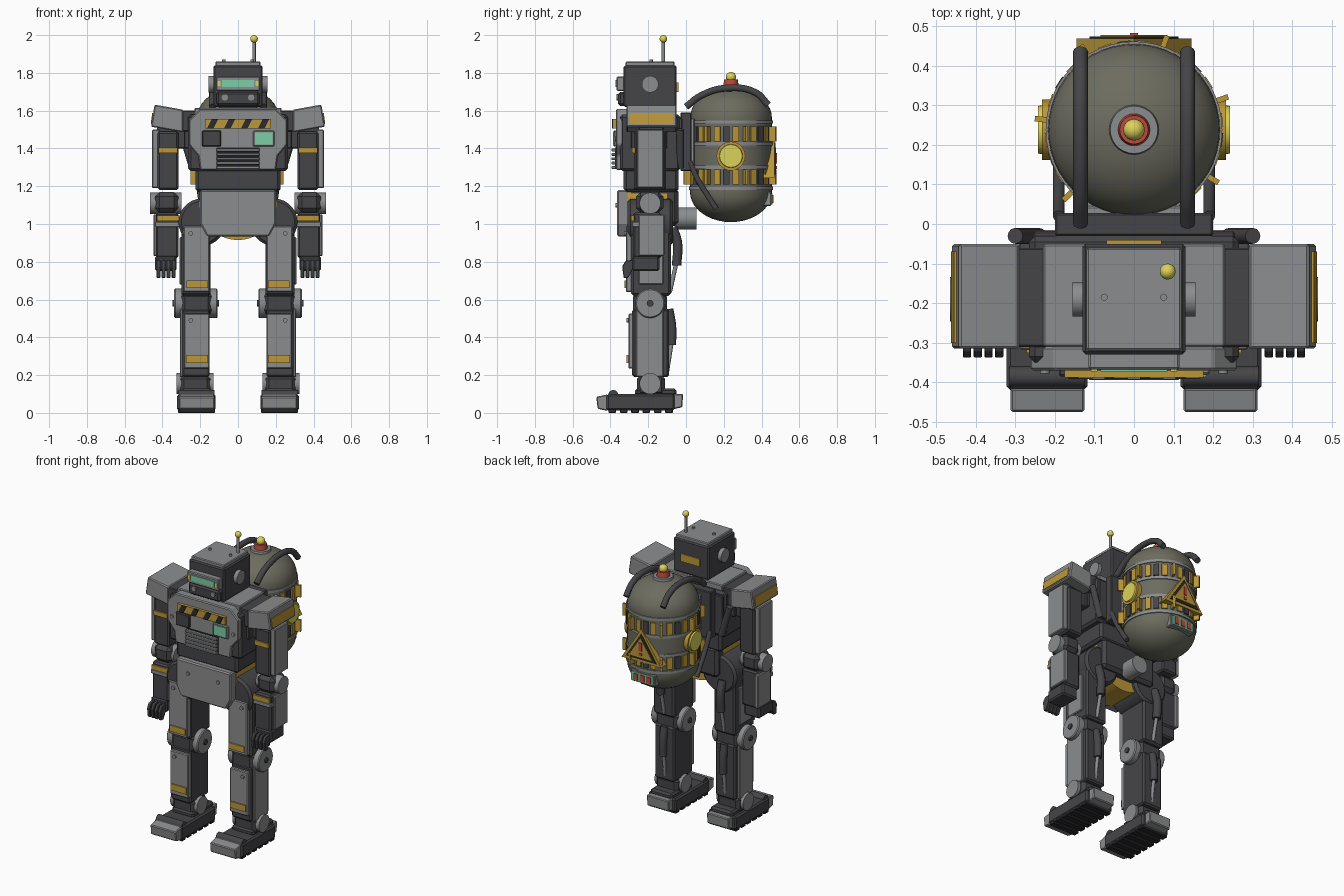
import bpy, bmesh
from math import sin, cos, pi, radians
from mathutils import Vector, Matrix

if "Cube" in bpy.data.objects:
    bpy.data.objects.remove(bpy.data.objects["Cube"])


def material(name, *rgb):
    m = bpy.data.materials.new(name)
    m.use_nodes = True
    m.diffuse_color = (*rgb, 1)
    m.node_tree.nodes["Principled BSDF"].inputs["Base Color"].default_value = (*rgb, 1)
    return m


LIGHT = material("light grey metal", .26, .265, .27)
DARK = material("dark grey metal", .06, .06, .066)
BLACK = material("black rubber", .025, .025, .028)
OLIVE = material("olive tank paint", .15, .15, .115)
AMBER = material("amber paint", .5, .31, .04)
YELLOW = material("bright yellow", .72, .65, .1)
RED = material("signal red", .5, .07, .045)
GREEN = material("screen green", .2, .62, .38)


def finish(name, bm, mat, pair=False, bevel=0, smooth=False):
    bmesh.ops.recalc_face_normals(bm, faces=bm.faces)
    me = bpy.data.meshes.new(name)
    bm.to_mesh(me)
    bm.free()
    me.materials.append(mat)
    if smooth:
        me.shade_smooth()
        me.set_sharp_from_angle(angle=radians(35))
    ob = bpy.data.objects.new(name, me)
    bpy.context.collection.objects.link(ob)
    if bevel:
        mod = ob.modifiers.new("edge_bevel", "BEVEL")
        mod.width, mod.segments = bevel, 1
    if pair:
        ob.modifiers.new("mirror", "MIRROR").use_mirror_merge = False
    return ob


def prism(name, mat, axis, pts, lo, hi, **kw):
    """Extrude a 2D outline along an axis."""
    bm = bmesh.new()
    place = {"x": lambda p, q, t: (t, p, q), "y": lambda p, q, t: (p, t, q),
             "z": lambda p, q, t: (p, q, t)}[axis]
    ends = [[bm.verts.new(place(p, q, t)) for p, q in pts] for t in (lo, hi)]
    for ring in ends:
        bm.faces.new(ring)
    n = len(pts)
    for i in range(n):
        j = (i + 1) % n
        bm.faces.new((ends[0][i], ends[0][j], ends[1][j], ends[1][i]))
    return finish(name, bm, mat, **kw)


def box(name, mat, x, y, z, bevel=.005, **kw):
    outline = [(x[0], y[0]), (x[1], y[0]), (x[1], y[1]), (x[0], y[1])]
    return prism(name, mat, "z", outline, *z, bevel=bevel, **kw)


def cyl(name, mat, a, b, r, r2=None, seg=28, **kw):
    """Cylinder or cone between two points."""
    a, b = Vector(a), Vector(b)
    bm = bmesh.new()
    m = Matrix.Translation((a + b) / 2) @ (b - a).to_track_quat("Z", "Y").to_matrix().to_4x4()
    bmesh.ops.create_cone(bm, cap_ends=True, segments=seg, radius1=r,
                          radius2=r if r2 is None else r2, depth=(b - a).length, matrix=m)
    return finish(name, bm, mat, smooth=True, **kw)


def ball(name, mat, c, r, **kw):
    bm = bmesh.new()
    bmesh.ops.create_uvsphere(bm, u_segments=24, v_segments=14, radius=r,
                              matrix=Matrix.Translation(c))
    return finish(name, bm, mat, smooth=True, **kw)


def hose(name, mat, pts, r):
    """Mirrored pair of bent tubes."""
    cu = bpy.data.curves.new(name, "CURVE")
    cu.dimensions, cu.bevel_depth, cu.bevel_resolution = "3D", r, 3
    cu.use_fill_caps, cu.resolution_u = True, 5
    sp = cu.splines.new("BEZIER")
    sp.bezier_points.add(len(pts) - 1)
    for bp, p in zip(sp.bezier_points, pts):
        bp.co, bp.handle_left_type, bp.handle_right_type = p, "AUTO", "AUTO"
    cu.materials.append(mat)
    ob = bpy.data.objects.new(name, cu)
    bpy.context.collection.objects.link(ob)
    ob.modifiers.new("mirror", "MIRROR").use_mirror_merge = False


def bolts(name, x, y, z, r=.012):
    cyl(name, LIGHT, (x, y, z), (x, y - .012, z), r, seg=12, pair=True)


# Head
box("neck", DARK, (-.1, .1), (-.28, -.1), (1.58, 1.65))
box("head", DARK, (-.13, .13), (-.33, -.05), (1.62, 1.84), bevel=.008)
box("head_cap", LIGHT, (-.12, .12), (-.32, -.06), (1.835, 1.86))
box("visor_frame", LIGHT, (-.115, .115), (-.368, -.32), (1.705, 1.78))
box("visor_screen", GREEN, (-.085, .085), (-.373, -.36), (1.725, 1.763), bevel=0)
box("visor_lamp", YELLOW, (.092, .108), (-.373, -.36), (1.73, 1.758), bevel=0, pair=True)
box("jaw", DARK, (-.115, .115), (-.36, -.3), (1.625, 1.7), bevel=.012)
bolts("jaw_bolt", .07, -.355, 1.67, .017)
cyl("ear_disc", LIGHT, (.12, -.19, 1.74), (.155, -.19, 1.74), .044, pair=True)
cyl("cap_bolt", LIGHT, (.075, -.185, 1.85), (.075, -.185, 1.872), .009, seg=12, pair=True)
box("head_rear_plate", AMBER, (-.07, .07), (-.06, -.04), (1.7, 1.75), bevel=0)
cyl("antenna_rod", LIGHT, (.085, -.12, 1.84), (.085, -.12, 1.98), .009, seg=12)
ball("antenna_tip", YELLOW, (.085, -.12, 1.98), .02)

# Torso
box("torso", DARK, (-.265, .265), (-.35, -.03), (1.28, 1.58), bevel=.015)
box("collar", LIGHT, (-.23, .23), (-.31, -.05), (1.55, 1.615))
half = [(.2, 1.61), (.26, 1.55), (.26, 1.42), (.21, 1.36), (.2, 1.285)]
prism("chest_plate", LIGHT, "y", half + [(-x, z) for x, z in reversed(half)], -.37, -.31, bevel=.006)
box("hazard_plate", AMBER, (-.175, .175), (-.388, -.36), (1.505, 1.555), bevel=0)
for i in range(4):
    x = -.135 + i * .09
    prism("hazard_stripe", BLACK, "y", [(x - .03, 1.505), (x + .005, 1.505), (x + .03, 1.555),
                                        (x - .005, 1.555)], -.392, -.38)
box("chest_hatch", DARK, (-.19, -.09), (-.385, -.36), (1.41, 1.495))
box("screen_frame", LIGHT, (.08, .192), (-.38, -.36), (1.41, 1.495))
box("chest_screen", GREEN, (.09, .182), (-.386, -.37), (1.42, 1.485), bevel=0)
box("vent_recess", BLACK, (-.115, .115), (-.375, -.36), (1.29, 1.405), bevel=0)
for i in range(5):
    z = 1.292 + i * .023
    box("vent_slat", LIGHT, (-.115, .115), (-.394, -.365), (z, z + .015), bevel=.003)
bolts("chest_bolt", .225, -.365, 1.45)
box("waist", DARK, (-.225, .225), (-.33, -.04), (1.17, 1.3), bevel=.015)
box("side_rib", DARK, (.25, .285), (-.29, -.1), (1.4, 1.54), pair=True)
box("back_panel", DARK, (-.255, .255), (-.06, -.018), (1.3, 1.56))
box("back_mount", DARK, (-.2, .2), (-.03, .028), (1.28, 1.59))
box("tank_bracket", LIGHT, (-.13, .13), (.02, .045), (1.3, 1.56))
cyl("back_strut", DARK, (.3, -.03, 1.5), (.24, -.03, 1.3), .02, seg=12, pair=True)

# Pelvis
box("pelvis", DARK, (-.2, .2), (-.31, -.04), (.99, 1.19), bevel=.02)
prism("hip_skirt", LIGHT, "y", [(-.165, .935), (.165, .935), (.2, 1.0), (.2, 1.18), (-.2, 1.18),
                                (-.2, 1.0)], -.365, -.3, bevel=.008)
bolts("skirt_bolt", .11, -.36, 1.1)
cyl("crotch_drum", AMBER, (0, -.31, 1.12), (0, -.1, 1.12), .205, seg=40)
cyl("hip_joint", DARK, (.19, -.31, 1.01), (.19, -.07, 1.01), .125, pair=True, bevel=.015)
cyl("rear_port", LIGHT, (0, -.06, 1.03), (0, .055, 1.03), .058)

# Shoulders and arms
box("shoulder_link", DARK, (.22, .3), (-.31, -.06), (1.49, 1.6), pair=True)
prism("shoulder_pad", LIGHT, "y", [(.29, 1.485), (.46, 1.515), (.442, 1.632), (.29, 1.605)],
      -.315, -.05, bevel=.006, pair=True)
prism("shoulder_stripe", AMBER, "y", [(.45, 1.53), (.462, 1.53), (.454, 1.588), (.442, 1.588)],
      -.3, -.07, pair=True)
box("arm_root", DARK, (.25, .43), (-.25, -.12), (1.4, 1.52), pair=True)
box("upper_arm", DARK, (.315, .425), (-.275, -.105), (1.18, 1.49), bevel=.01, pair=True)
box("upper_arm_shell", LIGHT, (.415, .455), (-.26, -.12), (1.19, 1.5), pair=True)
box("upper_arm_mark", AMBER, (.32, .42), (-.285, -.26), (1.375, 1.405), bevel=0, pair=True)
cyl("elbow_disc", LIGHT, (.3, -.19, 1.11), (.465, -.19, 1.11), .056, pair=True)
box("elbow", DARK, (.315, .44), (-.265, -.12), (1.06, 1.17), bevel=.025, pair=True)
box("forearm", DARK, (.315, .435), (-.28, -.13), (.82, 1.06), bevel=.01, pair=True)
box("forearm_shell", LIGHT, (.42, .448), (-.25, -.115), (.83, 1.05), pair=True)
box("forearm_mark", AMBER, (.312, .43), (-.29, -.2), (1.015, 1.045), bevel=0, pair=True)
box("forearm_cuff", LIGHT, (.308, .44), (-.287, -.14), (.985, 1.012), bevel=.003, pair=True)
box("palm", DARK, (.325, .44), (-.285, -.14), (.75, .83), bevel=.01, pair=True)
for i in range(4):
    x = .33 + i * .027
    prism("finger", DARK, "x", [(-.28, .81), (-.32, .805), (-.338, .775), (-.33, .715),
                                (-.305, .715), (-.28, .765)], x, x + .021, bevel=.003, pair=True)

# Legs
box("thigh", DARK, (.145, .3), (-.29, -.08), (.62, 1.04), bevel=.012, pair=True)
box("thigh_plate", LIGHT, (.15, .288), (-.318, -.27), (.64, .99), pair=True)
box("thigh_side_plate", LIGHT, (.29, .31), (-.25, -.12), (.68, .93), pair=True)
box("thigh_mark", AMBER, (.16, .272), (-.326, -.31), (.66, .7), bevel=0, pair=True)
bolts("thigh_bolt", .25, -.315, .95)
hose("thigh_damper", DARK, [(.22, -.07, .98), (.22, -.045, .9), (.22, -.05, .78)], .026)
cyl("thigh_rod", LIGHT, (.22, -.05, .8), (.22, -.085, .64), .011, seg=12, pair=True)
box("knee", DARK, (.125, .315), (-.28, -.1), (.51, .65), bevel=.035, pair=True)
cyl("knee_disc", LIGHT, (.108, -.19, .58), (.338, -.19, .58), .078, pair=True, bevel=.006)
cyl("knee_pin", DARK, (.1, -.19, .58), (.346, -.19, .58), .018, seg=12, pair=True)
box("shin", DARK, (.15, .295), (-.285, -.09), (.19, .55), bevel=.01, pair=True)
box("shin_plate", LIGHT, (.152, .286), (-.305, -.27), (.235, .525), pair=True)
box("shin_side_plate", LIGHT, (.29, .308), (-.265, -.12), (.19, .55), pair=True)
box("shin_mark", AMBER, (.16, .274), (-.314, -.295), (.265, .307), bevel=0, pair=True)
bolts("shin_bolt", .25, -.302, .49)
hose("calf_damper", DARK, [(.22, -.09, .55), (.22, -.075, .46), (.22, -.075, .36)], .024)
cyl("calf_rod", LIGHT, (.22, -.075, .38), (.22, -.1, .22), .011, seg=12, pair=True)
box("ankle", DARK, (.145, .305), (-.26, -.11), (.09, .2), bevel=.02, pair=True)
cyl("ankle_disc", LIGHT, (.13, -.19, .155), (.325, -.19, .155), .056, pair=True)

# Feet
box("foot", DARK, (.118, .322), (-.42, -.06), (.012, .1), bevel=.01, pair=True)
box("instep", DARK, (.14, .3), (-.27, -.05), (.09, .13), bevel=.012, pair=True)
cyl("toe_hinge", DARK, (.125, -.385, .095), (.315, -.385, .095), .026, pair=True)
prism("toe_cap", LIGHT, "x", [(-.415, .01), (-.468, .022), (-.475, .085), (-.415, .098)],
      .125, .312, bevel=.005, pair=True)
prism("heel_cap", LIGHT, "x", [(-.065, .02), (-.02, .03), (-.015, .1), (-.065, .1)],
      .14, .3, bevel=.005, pair=True)
for i in range(6):
    y = -.41 + i * .06
    box("sole_tread", BLACK, (.122, .318), (y, y + .04), (0, .02), bevel=.003, pair=True)

# Tank body, turned from a rounded profile
CY, R = .238, .217
bm = bmesh.new()
steps = [i / 10 * pi / 2 for i in range(11)]
profile = [(R * sin(a), 1.17 - .16 * cos(a)) for a in steps]
profile += [(R * cos(a), 1.56 + .165 * sin(a)) for a in steps]
verts = [bm.verts.new((r, CY, z)) for r, z in profile]
edges = [bm.edges.new(e) for e in zip(verts, verts[1:])]
bmesh.ops.spin(bm, geom=verts + edges, cent=(0, CY, 0), axis=(0, 0, 1), angle=2 * pi, steps=48)
bmesh.ops.remove_doubles(bm, verts=bm.verts, dist=.0005)
finish("tank", bm, OLIVE, smooth=True)
for z in (1.19, 1.3, 1.425, 1.54):
    cyl("tank_ring", LIGHT, (0, CY, z - .009), (0, CY, z + .009), R + .006, seg=48)

# Tank bands of alternating tiles and radial fins
for z in (1.21, 1.438):
    for i in range(28):
        a = (i + .5) / 28 * 2 * pi
        out, wide = (.252, .007) if i % 4 == 1 else (.225, .017)
        ring = [(.2, -wide), (out, -wide), (out, wide), (.2, wide)]
        pts = [(r * cos(a) - w * sin(a), CY + r * sin(a) + w * cos(a)) for r, w in ring]
        prism("tank_tile", (AMBER, DARK)[i // 2 % 2 if i % 4 == 1 else i % 2], "z", pts, z, z + .078)

# Tank side lamps, beacon and hoses
cyl("side_lamp_rim", AMBER, (.19, CY, 1.36), (.232, CY, 1.36), .076, pair=True)
cyl("side_lamp", YELLOW, (.2, CY, 1.36), (.242, CY, 1.36), .068, .06, pair=True)
cyl("beacon_base", LIGHT, (0, CY, 1.7), (0, CY, 1.732), .066, .06)
cyl("beacon_collar", RED, (0, CY, 1.72), (0, CY, 1.765), .042, .036)
ball("beacon", YELLOW, (0, CY, 1.778), .027)
hose("top_hose", DARK, [(.135, .0, 1.62), (.135, .08, 1.68), (.135, .22, 1.72),
                        (.135, .37, 1.695), (.135, .435, 1.63)], .019)
hose("lower_hose", DARK, [(.19, .02, 1.33), (.19, .06, 1.24), (.19, .16, 1.08)], .015)

# Warning triangle and status panel on the rear of the tank
for name, mat, size, y in (("warning_frame", AMBER, .145, .468), ("warning_border", BLACK, .112, .473),
                           ("warning_face", AMBER, .085, .477)):
    tri = [(-size, 1.325 - size * .57), (size, 1.325 - size * .57), (0, 1.325 + size * .95)]
    prism(name, mat, "y", tri, .41, y)
box("warning_bar", RED, (-.01, .01), (.47, .482), (1.32, 1.375), bevel=0)
box("warning_dot", RED, (-.01, .01), (.47, .482), (1.29, 1.307), bevel=0)
box("status_frame", LIGHT, (-.09, .09), (.38, .452), (1.095, 1.17))
box("status_panel", GREEN, (-.08, .08), (.44, .458), (1.103, 1.162), bevel=0)
for x in (-.048, 0, .048):
    box("status_lamp", RED, (x - .016, x + .016), (.45, .463), (1.112, 1.153), bevel=0)
